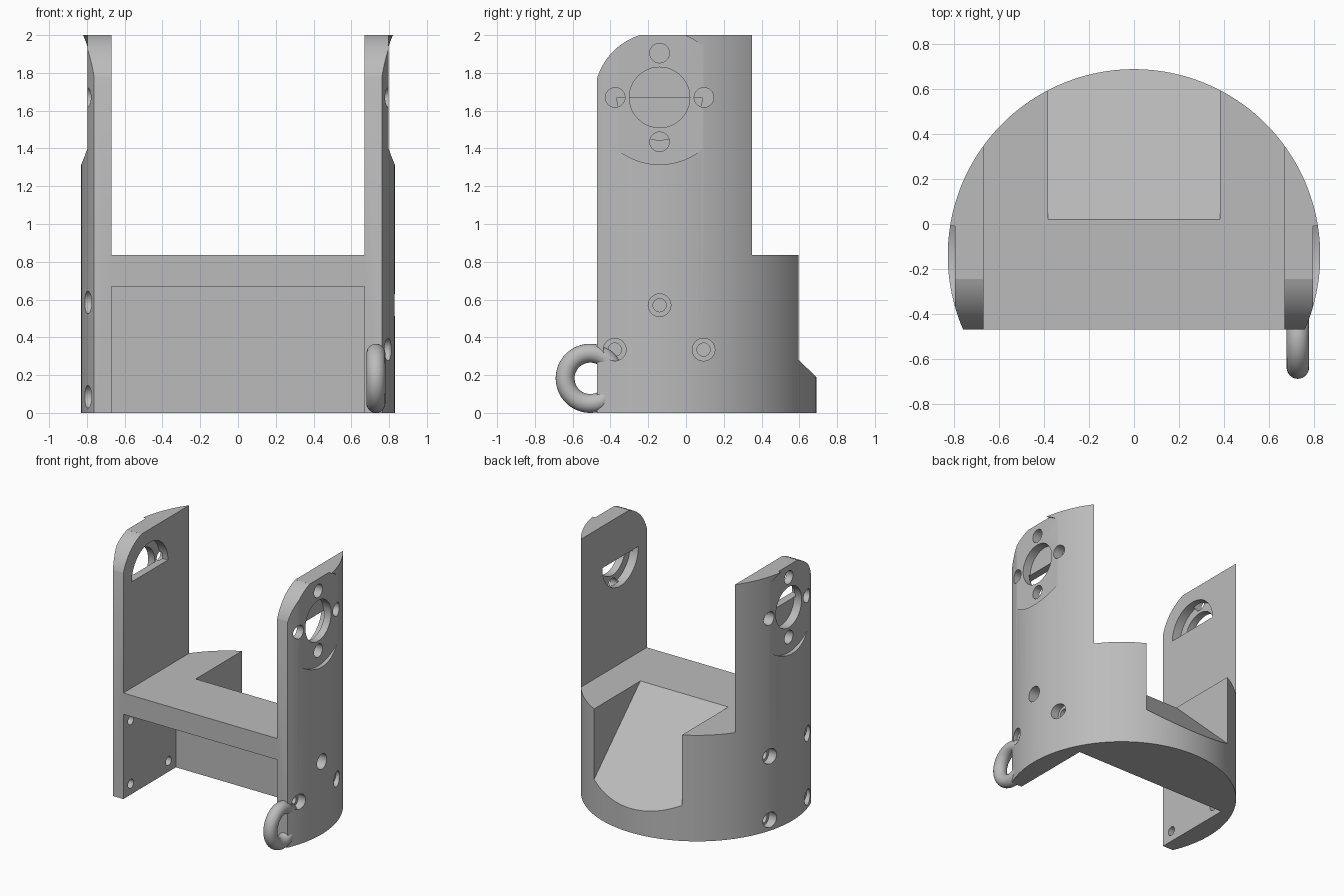
import bpy, bmesh
from math import sin, cos, pi, atan2, sqrt

if "Cube" in bpy.data.objects:
    bpy.data.objects.remove(bpy.data.objects["Cube"], do_unlink=True)

R, CY, FRONT = 0.83, -0.14, -0.47      # shell radius, centre and front plane
INNER, DECK, TOP = 0.67, 0.835, 2.0    # arm inner face, deck height, arm height
HUB = 1.67                             # height of the arm bores

grey = bpy.data.materials.new("light_grey")
grey.use_nodes = True
grey.diffuse_color = (0.5, 0.5, 0.5, 1)
grey.node_tree.nodes["Principled BSDF"].inputs["Base Color"].default_value = (0.5, 0.5, 0.5, 1)


def arc(cx, cy, r, a0, a1, n):
    return [(cx + r * cos(a0 + (a1 - a0) * i / n), cy + r * sin(a0 + (a1 - a0) * i / n))
            for i in range(n + 1)]


def circle(cx, cy, r, n=48):
    return arc(cx, cy, r, 0, 2 * pi, n)[:-1]


def rect(a0, a1, b0, b1):
    return [(a0, b0), (a1, b0), (a1, b1), (a0, b1)]


def prism(name, outline, lo, hi, axis="X"):
    """Extrude an outline: (y, z) along X or (x, y) along Z."""
    bm = bmesh.new()
    place = (lambda p, h: (h, p[0], p[1])) if axis == "X" else (lambda p, h: (p[0], p[1], h))
    low = [bm.verts.new(place(p, lo)) for p in outline]
    high = [bm.verts.new(place(p, hi)) for p in outline]
    bm.faces.new(low)
    bm.faces.new(high)
    for i in range(len(outline)):
        j = (i + 1) % len(outline)
        bm.faces.new((low[i], low[j], high[j], high[i]))
    bmesh.ops.recalc_face_normals(bm, faces=bm.faces)
    mesh = bpy.data.meshes.new(name)
    bm.to_mesh(mesh)
    bm.free()
    mesh.materials.append(grey)
    obj = bpy.data.objects.new(name, mesh)
    bpy.context.collection.objects.link(obj)
    return obj


def activate(obj):
    bpy.ops.object.select_all(action="DESELECT")
    obj.select_set(True)
    bpy.context.view_layer.objects.active = obj


def cut(target, *spec):
    cutter = prism("cutter", *spec)
    cutter.hide_render = True
    mod = target.modifiers.new("cut", "BOOLEAN")
    mod.operation, mod.solver, mod.object = "DIFFERENCE", "EXACT", cutter
    activate(target)
    bpy.ops.object.modifier_apply(modifier=mod.name)
    bpy.data.objects.remove(cutter, do_unlink=True)


# Bracket shell: a round column with a flat front
a = atan2(FRONT - CY, sqrt(R**2 - (FRONT - CY)**2))
bracket = prism("bracket_body", arc(0, CY, R, a, pi - a, 120), 0, TOP, "Z")

# Opening between the arms, and pocket under the deck
cut(bracket, rect(-INNER, INNER, -1, 1), DECK, 3, "Z")
cut(bracket, rect(-INNER, INNER, -1, 0.185), -1, 0.668, "Z")

# Sloping chute at the back
cut(bracket, [(0.02, DECK), (0.69, 0.19), (0.9, -0.012), (0.9, 1), (0.02, 1)], -0.383, 0.383)

# Rounded front corners on the arm tops
corner = arc(CY, HUB, 0.346, atan2(0.1, -0.33), atan2(0.33, -0.105), 20)
cut(bracket, [(-0.6, 1.77)] + corner + [(-0.245, 2.2), (-0.6, 2.2)], -1, 1)


def side_cut(side, outline, x0, x1):
    cut(bracket, outline, min(side * x0, side * x1), max(side * x0, side * x1))


for side in (1, -1):
    # Flat round seat, central bore, and half-round pocket on the inner face
    side_cut(side, circle(CY, HUB, 0.355, 96), 0.797, 1)
    side_cut(side, circle(CY, HUB, 0.16), 0.73, 1)
    start = pi if side > 0 else 0
    side_cut(side, arc(CY, HUB, 0.225, start, start + pi, 32), 0.6, 0.74)
    # Four bolt holes around the bore
    for k in range(4):
        y, z = CY + 0.235 * cos(k * pi / 2), HUB + 0.235 * sin(k * pi / 2)
        side_cut(side, circle(y, z, 0.052, 24), 0.72, 1)

# Counterbored mounting holes
left_holes = [(CY, 0.57), (-0.377, 0.335), (0.093, 0.335)]
right_holes = [(y, z) for y in (-0.377, 0.093) for z in (0.085, 0.585)]
for side, holes in ((1, left_holes), (-1, right_holes)):
    for y, z in holes:
        side_cut(side, circle(y, z, 0.06, 24), 0.745, 1)
        side_cut(side, circle(y, z, 0.035, 24), 0.6, 1)

activate(bracket)
bpy.ops.object.shade_smooth_by_angle(angle=pi / 6)

# Hanging ring at the foot of the left arm
bpy.ops.mesh.primitive_torus_add(location=(0.73, -0.507, 0.183), rotation=(0, pi / 2, 0),
                                 major_radius=0.133, minor_radius=0.05,
                                 major_segments=64, minor_segments=24)
ring = bpy.context.object
ring.name = "hanging_ring"
ring.data.materials.append(grey)
bpy.ops.object.shade_smooth_by_angle(angle=pi / 3)
